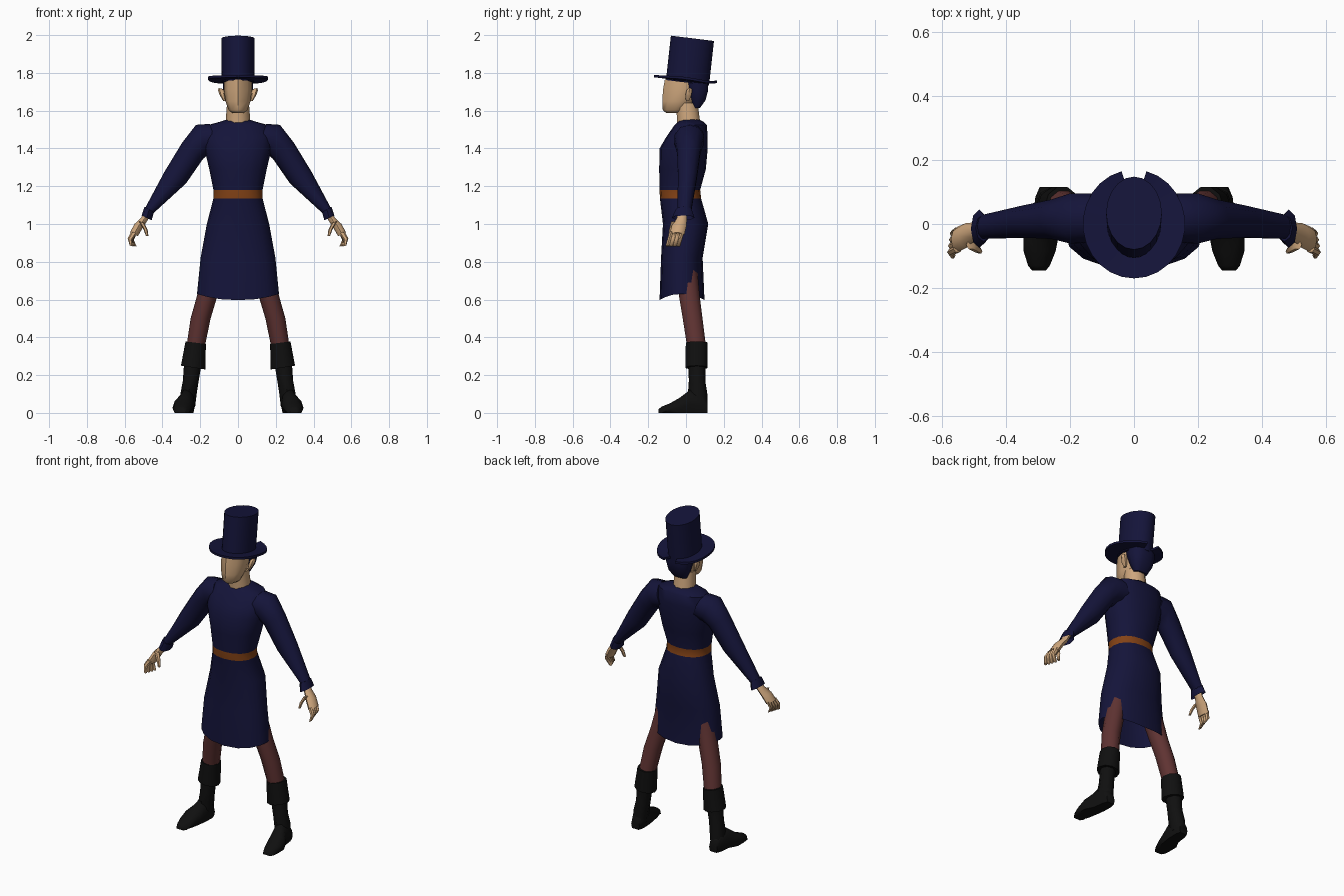
import bpy, bmesh, math
from mathutils import Vector as V


def mat(name, rgb):
    m = bpy.data.materials.new(name)
    m.diffuse_color = (*rgb, 1)
    return m


NAVY = mat("navy cloth", (0.007, 0.007, 0.042))
SKIN = mat("skin", (0.62, 0.385, 0.205))
BELT = mat("brown leather", (0.23, 0.055, 0.008))
WINE = mat("wine trousers", (0.115, 0.033, 0.032))
BLACK = mat("black leather", (0.005, 0.005, 0.005))


def finish(name, bm, mats, mirror=False, angle=50):
    bmesh.ops.recalc_face_normals(bm, faces=bm.faces)
    me = bpy.data.meshes.new(name)
    bm.to_mesh(me)
    bm.free()
    ob = bpy.data.objects.new(name, me)
    bpy.context.collection.objects.link(ob)
    for m in mats:
        me.materials.append(m)
    if mirror:
        ob.modifiers.new("mirror", "MIRROR")
    bpy.ops.object.select_all(action="DESELECT")
    bpy.context.view_layer.objects.active = ob
    ob.select_set(True)
    bpy.ops.object.shade_smooth_by_angle(angle=math.radians(angle))
    return ob


def sec(x0, z0, x1, z1, y0, y1):
    """Elliptical section between two points in xz, spanning y0 to y1."""
    c = V(((x0 + x1) / 2, (y0 + y1) / 2, (z0 + z1) / 2))
    return c, V(((x1 - x0) / 2, 0, (z1 - z0) / 2)), V((0, (y1 - y0) / 2, 0))


def flat(z, r, y0, y1, x=0):
    return sec(x - r, z, x + r, z, y0, y1)


def loft(bm, secs, n=10, power=1.0, caps=(True, True), band=None):
    def sp(t):
        return math.copysign(abs(t) ** power, t)
    rings = []
    for c, u, v in secs:
        angs = [2 * math.pi * i / n for i in range(n)]
        rings.append([bm.verts.new(c + u * sp(math.cos(a)) + v * sp(math.sin(a))) for a in angs])
    for k, (r, q) in enumerate(zip(rings, rings[1:])):
        for i in range(n):
            j = (i + 1) % n
            f = bm.faces.new((r[i], r[j], q[j], q[i]))
            f.material_index = int(k == band)
    if caps[0]:
        bm.faces.new(rings[0])
    if caps[1]:
        bm.faces.new(rings[-1])
    return rings


def part(name, secs, m, mirror=False, angle=50, **kw):
    bm = bmesh.new()
    loft(bm, secs, **kw)
    return finish(name, bm, [m], mirror, angle)


# Coat with belt band and open, dipping hem
bm = bmesh.new()
rings = loft(bm, [
    flat(1.552, 0.062, -0.03, 0.07), flat(1.54, 0.10, -0.045, 0.095),
    flat(1.525, 0.155, -0.06, 0.11), flat(1.46, 0.18, -0.105, 0.115),
    flat(1.40, 0.178, -0.14, 0.115), flat(1.29, 0.152, -0.142, 0.105),
    flat(1.18, 0.13, -0.14, 0.075), flat(1.135, 0.13, -0.138, 0.08),
    flat(1.00, 0.165, -0.122, 0.118), flat(0.82, 0.198, -0.132, 0.088),
    flat(0.63, 0.217, -0.14, 0.098)],
    n=16, power=0.9, caps=(True, False), band=6)
for i, v in enumerate(rings[-1]):
    v.co.z -= 0.033 * math.sin(2 * math.pi * i / 16) ** 2
finish("coat", bm, [NAVY, BELT])

# Sleeves and flared cuffs
part("sleeves", [
    sec(0.10, 1.38, 0.15, 1.53, -0.06, 0.10), sec(0.155, 1.37, 0.222, 1.525, -0.065, 0.10),
    sec(0.185, 1.345, 0.296, 1.43, -0.05, 0.08), sec(0.275, 1.215, 0.39, 1.275, -0.045, 0.06),
    sec(0.45, 1.055, 0.49, 1.088, -0.048, 0.03)], NAVY, mirror=True, n=10)
part("cuffs", [
    sec(0.445, 1.062, 0.495, 1.092, -0.055, 0.03),
    sec(0.457, 1.02, 0.51, 1.045, -0.075, 0.045)], NAVY, mirror=True, n=8, caps=(True, False))

# Hands: palm, four curled fingers, thumb
bm = bmesh.new()
loft(bm, [
    sec(0.455, 1.065, 0.49, 1.085, -0.04, 0.01), sec(0.478, 1.02, 0.512, 1.035, -0.05, 0.005),
    sec(0.502, 0.985, 0.548, 1.0, -0.075, 0.003), sec(0.53, 0.935, 0.572, 0.955, -0.088, -0.008)], n=8)
for i in range(4):
    t = i / 3
    y = -0.078 + 0.058 * t
    w = 0.011

    def joint(x, z, dy, r):
        return sec(x - r, z - r * 0.4, x + r, z + r * 0.4, y + dy - w, y + dy + w)
    loft(bm, [joint(0.55, 0.955, 0, 0.014), joint(0.572 - 0.008 * t, 0.92, -0.01, 0.012),
              joint(0.566 - 0.022 * t, 0.884, -0.02, 0.008)], n=6)
loft(bm, [sec(0.495, 1.005, 0.525, 1.015, -0.08, -0.05), sec(0.478, 0.968, 0.502, 0.975, -0.09, -0.066),
          sec(0.474, 0.935, 0.488, 0.938, -0.094, -0.076)], n=6)
finish("hands", bm, [SKIN], mirror=True)

# Trouser legs
part("trouser_legs", [
    flat(0.80, 0.062, -0.065, 0.06, 0.115), flat(0.62, 0.054, -0.04, 0.075, 0.163),
    flat(0.50, 0.053, -0.02, 0.09, 0.198), flat(0.34, 0.048, 0.005, 0.11, 0.226)],
    WINE, mirror=True, n=10)

# Boots: folded tops, shafts, feet
part("boot_tops", [
    sec(0.17, 0.365, 0.278, 0.378, -0.004, 0.118),
    sec(0.173, 0.23, 0.302, 0.25, -0.006, 0.118)], BLACK, mirror=True, n=10)
part("boot_shafts", [
    flat(0.27, 0.047, 0.012, 0.105, 0.238), flat(0.17, 0.042, 0.015, 0.102, 0.25),
    flat(0.10, 0.043, 0.01, 0.113, 0.262), flat(0.03, 0.038, 0.02, 0.113, 0.265)],
    BLACK, mirror=True, n=8)
bm = bmesh.new()
foot = [(0.115, 0.267, 0.028, 0.07), (0.085, 0.268, 0.04, 0.115), (0.02, 0.273, 0.044, 0.125),
        (-0.03, 0.29, 0.056, 0.085), (-0.085, 0.295, 0.05, 0.052), (-0.13, 0.297, 0.034, 0.034),
        (-0.145, 0.297, 0.022, 0.02)]
loft(bm, [(V((x, y, h * 0.35)), V((r, 0, 0)), V((0, 0, h * 0.65))) for y, x, r, h in foot], n=10)
for v in bm.verts:
    v.co.z = max(0, v.co.z) if v.co.z > 0.012 else 0
finish("boot_feet", bm, [BLACK], mirror=True)

# Neck and head with a pointed front
part("neck", [flat(1.50, 0.068, -0.05, 0.085), flat(1.56, 0.064, -0.05, 0.075),
              flat(1.64, 0.058, -0.06, 0.065)], SKIN, n=10)
part("head", [
    flat(1.588, 0.03, -0.105, -0.02), flat(1.603, 0.05, -0.123, 0.01), flat(1.65, 0.066, -0.125, 0.06),
    flat(1.71, 0.074, -0.122, 0.09), flat(1.765, 0.074, -0.112, 0.1)], SKIN, n=8)

# Hair around the back of the head
part("hair", [
    flat(1.615, 0.045, 0.035, 0.075), flat(1.655, 0.066, 0.02, 0.105),
    flat(1.71, 0.078, 0.0, 0.12), flat(1.755, 0.08, -0.01, 0.12)], NAVY, n=10, power=0.75)

# Ears
part("ears", [sec(0.065, 1.652, 0.078, 1.652, -0.002, 0.018), sec(0.066, 1.68, 0.096, 1.68, -0.006, 0.03),
              sec(0.07, 1.705, 0.106, 1.708, 0.0, 0.035), sec(0.085, 1.717, 0.102, 1.719, 0.012, 0.03)],
     SKIN, mirror=True, n=6)

# Hat crown, leaning back
TILT = V((0, 0.114, -0.014))
part("hat_crown", [(V((0, 0.008, 1.748)), V((0.086, 0, 0)), TILT),
                   (V((0, 0.034, 1.983)), V((0.087, 0, 0)), TILT)], NAVY, n=20)

# Hat brim, split at the back with slightly raised tips
bm = bmesh.new()
loops = []
N = 24
for i in range(N + 1):
    a = math.radians(104 + 332 * i / N)
    lift = 0.014 * max(0, math.sin(a)) ** 4 + 0.01 * math.cos(a) ** 4
    row = []
    for rx, ry, dz in ((0.08, 0.105, 0.006), (0.16, 0.17, 0.006 + lift),
                       (0.16, 0.17, lift - 0.007), (0.08, 0.105, -0.007)):
        x, y = rx * math.cos(a), ry * math.sin(a)
        row.append(bm.verts.new((x, y, 1.762 - 0.13 * y + dz)))
    loops.append(row)
for p, q in zip(loops, loops[1:]):
    for k in range(4):
        bm.faces.new((p[k], p[(k + 1) % 4], q[(k + 1) % 4], q[k]))
bm.faces.new(loops[0])
bm.faces.new(loops[-1])
finish("hat_brim", bm, [NAVY])
